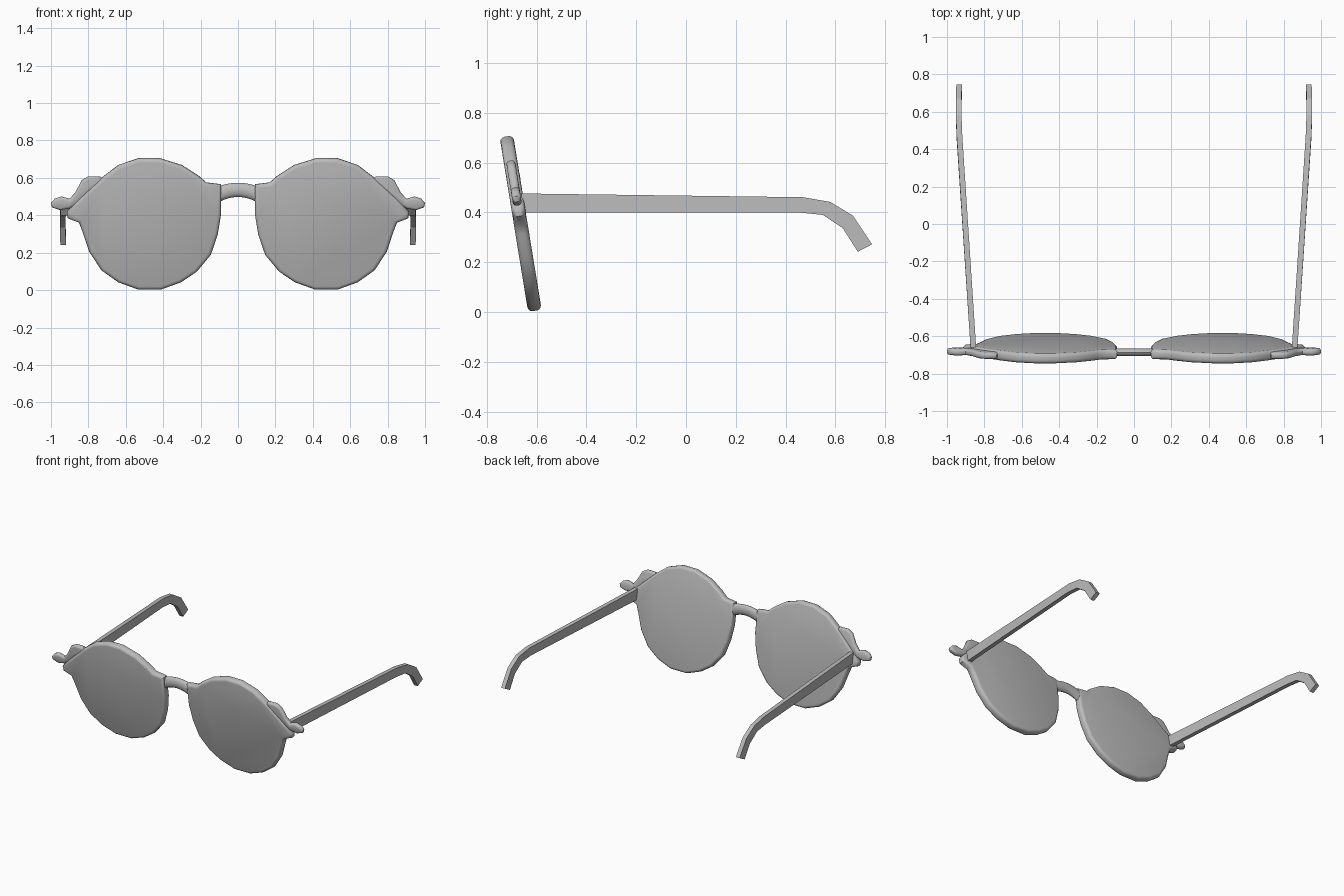
import bpy, bmesh, math
from mathutils import Vector

if "Cube" in bpy.data.objects:
    bpy.data.objects.remove(bpy.data.objects["Cube"])

grey = bpy.data.materials.new("matte grey")
grey.use_nodes = True
grey.diffuse_color = (0.5, 0.5, 0.5, 1)
grey.node_tree.nodes["Principled BSDF"].inputs["Base Color"].default_value = (0.5, 0.5, 0.5, 1)

SLOPE = -0.163                                   # backward lean of the front
NORMAL = Vector((0, -1, SLOPE)).normalized()     # direction the front faces


def lean_y(z):
    return -0.606 + SLOPE * z


def finish(name, bm, angle, mirror=True):
    bmesh.ops.recalc_face_normals(bm, faces=bm.faces)
    mesh = bpy.data.meshes.new(name)
    bm.to_mesh(mesh)
    bm.free()
    mesh.materials.append(grey)
    obj = bpy.data.objects.new(name, mesh)
    bpy.context.collection.objects.link(obj)
    bpy.ops.object.select_all(action='DESELECT')
    obj.select_set(True)
    bpy.context.view_layer.objects.active = obj
    bpy.ops.object.shade_smooth_by_angle(angle=math.radians(angle))
    if mirror:
        obj.modifiers.new("Mirror", 'MIRROR').use_axis[0] = True
    return obj


def leaning_plate(name, outline, thickness, rounding):
    """Extrude an (x, z) outline across the leaning front and round its rims."""
    bm = bmesh.new()
    half = NORMAL * thickness / 2
    verts = [bm.verts.new(Vector((x, lean_y(z), z)) + half) for x, z in outline]
    face = bm.faces.new(verts)
    rim = list(face.edges)
    extruded = bmesh.ops.extrude_face_region(bm, geom=[face], use_keep_orig=True)["geom"]
    moved = [g for g in extruded if isinstance(g, bmesh.types.BMVert)]
    bmesh.ops.translate(bm, verts=moved, vec=-2 * half)
    rim += [g for g in extruded if isinstance(g, bmesh.types.BMEdge)]
    bmesh.ops.recalc_face_normals(bm, faces=bm.faces)
    bmesh.ops.bevel(bm, geom=rim, offset=rounding, segments=3, profile=0.5,
                    affect='EDGES', clamp_overlap=True)
    return finish(name, bm, 50)


def loft(name, rings, angle, mirror=True):
    """Skin a row of equal cross-sections and cap both ends."""
    bm = bmesh.new()
    rows = [[bm.verts.new(p) for p in ring] for ring in rings]
    n = len(rows[0])
    for a, b in zip(rows, rows[1:]):
        for i in range(n):
            j = (i + 1) % n
            bm.faces.new((a[i], a[j], b[j], b[i]))
    bm.faces.new(rows[0])
    bm.faces.new(rows[-1])
    return finish(name, bm, angle, mirror)


# Rounded lenses with a pointed outer corner and a squared nose corner
lens = [(0.09, 0.565), (0.17, 0.575), (0.21, 0.61), (0.30, 0.668), (0.42, 0.705),
        (0.53, 0.705), (0.64, 0.668), (0.73, 0.60), (0.86, 0.48), (0.915, 0.42),
        (0.91, 0.385), (0.85, 0.362), (0.83, 0.31), (0.795, 0.205), (0.73, 0.107),
        (0.64, 0.043), (0.535, 0.005), (0.41, 0.005), (0.305, 0.043), (0.22, 0.1),
        (0.145, 0.19), (0.108, 0.30), (0.09, 0.41)]
leaning_plate("lens_and_rim", lens, 0.055, 0.019)

# Curled brow ornaments at the outer corners
curl = [(0.72, 0.585), (0.735, 0.607), (0.80, 0.608), (0.835, 0.588), (0.87, 0.522),
        (0.90, 0.488), (0.945, 0.5), (0.98, 0.488), (1.0, 0.465), (0.995, 0.443),
        (0.95, 0.428), (0.90, 0.438), (0.86, 0.46), (0.80, 0.52)]
leaning_plate("brow_curl", curl, 0.036, 0.014)

# Arched nose bridge with an oval section
bridge = []
for i in range(9):
    t = i / 4 - 1
    x, z = 0.11 * t, 0.536 - 0.026 * t * t
    bridge.append([(x + 0.012 * t * math.sin(a), -0.686 + 0.021 * math.cos(a),
                    z + 0.038 * math.sin(a))
                   for a in (k * math.tau / 12 for k in range(12))])
loft("nose_bridge", bridge, 50, mirror=False)

# Flat temples: centre x, top (y, z), bottom (y, z)
temple = [(0.859, (-0.66, 0.476), (-0.66, 0.40)),
          (0.933, (0.47, 0.461), (0.45, 0.40)),
          (0.937, (0.58, 0.442), (0.55, 0.39)),
          (0.937, (0.67, 0.387), (0.63, 0.336)),
          (0.935, (0.747, 0.272), (0.69, 0.242))]
rings = []
for x, top, low in temple:
    w = 0.015
    rings.append([(x - w, *top), (x + w, *top), (x + w, *low), (x - w, *low)])
loft("temple", rings, 20)
